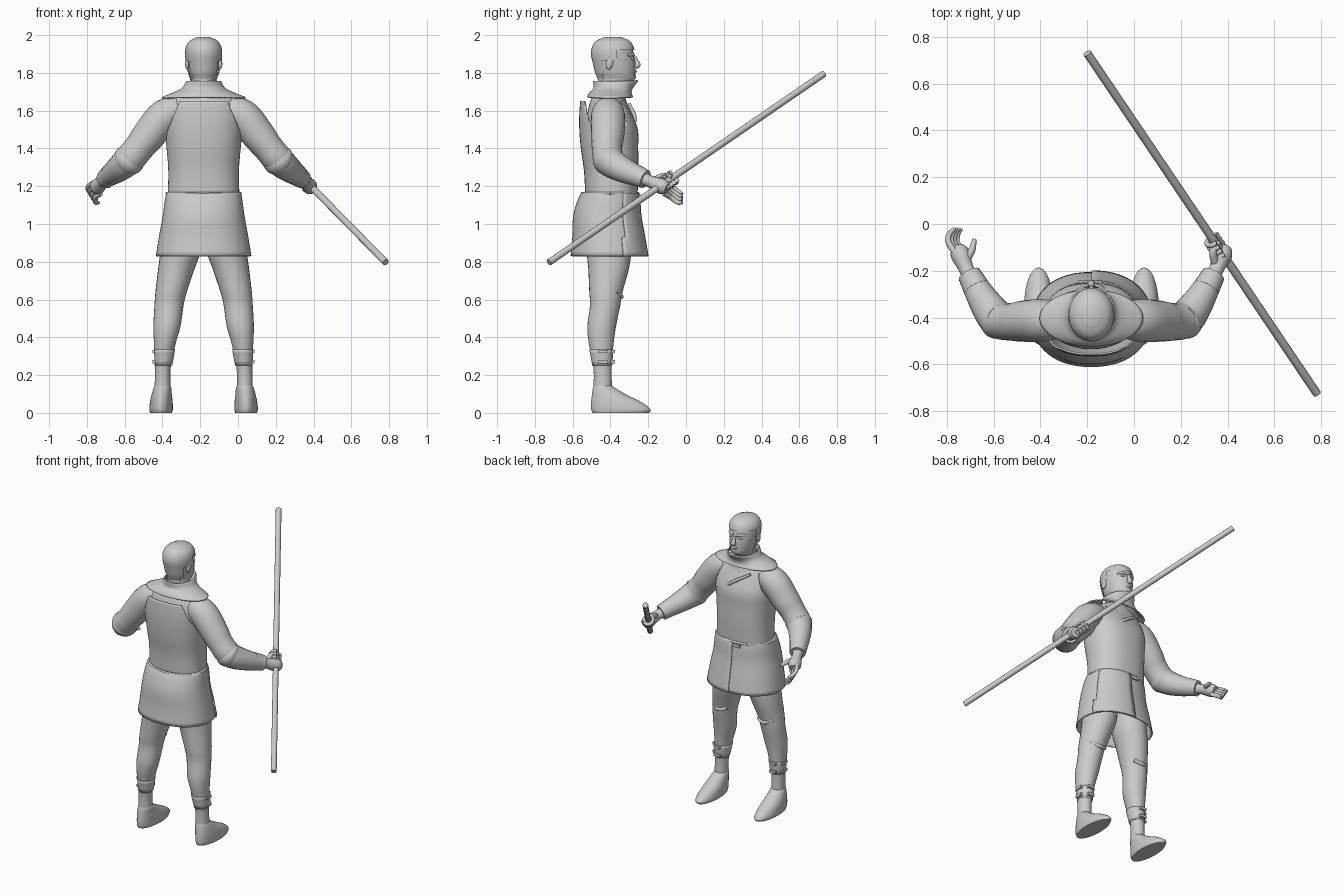
import bpy, bmesh, math
from mathutils import Vector

cube = bpy.data.objects.get("Cube")
if cube:
    bpy.data.objects.remove(cube)

X = -0.182  # body centre line
grey = bpy.data.materials.new("light_grey")
grey.use_nodes = True
COLOUR = (0.6, 0.6, 0.6, 1)
grey.diffuse_color = COLOUR
grey.node_tree.nodes["Principled BSDF"].inputs["Base Color"].default_value = COLOUR


def finish(obj, angle=50):
    obj.data.materials.clear()
    obj.data.materials.append(grey)
    bpy.ops.object.select_all(action='DESELECT')
    obj.select_set(True)
    bpy.context.view_layer.objects.active = obj
    bpy.ops.object.shade_smooth_by_angle(angle=math.radians(angle))
    return obj


def spline(rows, steps):
    """Catmull-Rom through rows of numbers."""
    rows = [Vector(r) for r in rows]
    pts = [rows[0] * 2 - rows[1]] + rows + [rows[-1] * 2 - rows[-2]]
    out = []
    for a, b, c, d in zip(pts, pts[1:], pts[2:], pts[3:]):
        for i in range(steps):
            t = i / steps
            out.append((b * 2 + (c - a) * t + (a * 2 - b * 5 + c * 4 - d) * t * t
                        + (b * 3 - a - c * 3 + d) * t ** 3) / 2)
    return out + [rows[-1]]


def loft(name, rings, caps=True, power=1.0, steps=4, n=40, keep=None, cuts=(), thick=0, grow=0):
    """Stack of horizontal rings, each (x offset, y, z, half width, half depth)."""
    bm = bmesh.new()
    layers = []
    for x, y, z, rx, ry in spline(rings, steps):
        layer = []
        for k in range(n):
            a = math.tau * k / n
            c, s = math.cos(a), math.sin(a)
            px = math.copysign(abs(c) ** power, c) * (rx + grow)
            py = math.copysign(abs(s) ** power, s) * (ry + grow)
            layer.append(bm.verts.new((X + x + px, y + py, z)))
        layers.append(layer)
    for lo, hi in zip(layers, layers[1:]):
        for k in range(n):
            j = (k + 1) % n
            bm.faces.new((lo[k], lo[j], hi[j], hi[k]))
    if caps:
        bm.faces.new(layers[0][::-1])
        bm.faces.new(layers[-1])
    bmesh.ops.recalc_face_normals(bm, faces=bm.faces)
    for point, normal in cuts:
        bmesh.ops.bisect_plane(bm, geom=bm.verts[:] + bm.edges[:] + bm.faces[:],
                               plane_co=point, plane_no=normal, clear_outer=True)
    if keep:
        drop = [f for f in bm.faces if not keep(f.calc_center_median() - Vector((X, 0, 0)))]
        bmesh.ops.delete(bm, geom=drop, context='FACES')
    mesh = bpy.data.meshes.new(name)
    bm.to_mesh(mesh)
    bm.free()
    obj = bpy.data.objects.new(name, mesh)
    bpy.context.collection.objects.link(obj)
    if thick:
        mod = obj.modifiers.new("thickness", 'SOLIDIFY')
        mod.thickness = thick
    return finish(obj)


def tube(name, points, smooth=True, sides=5):
    """Round limb through points (x, y, z, radius)."""
    curve = bpy.data.curves.new(name, 'CURVE')
    curve.dimensions = '3D'
    curve.bevel_depth = 1
    curve.bevel_resolution = sides
    curve.use_fill_caps = True
    sp = curve.splines.new('POLY')
    path = spline(points, 5) if smooth else [Vector(p) for p in points]
    sp.points.add(len(path) - 1)
    for p, q in zip(sp.points, path):
        p.co = (q[0], q[1], q[2], 1)
        p.radius = q[3]
    obj = bpy.data.objects.new(name, curve)
    bpy.context.collection.objects.link(obj)
    bpy.ops.object.select_all(action='DESELECT')
    obj.select_set(True)
    bpy.context.view_layer.objects.active = obj
    bpy.ops.object.convert(target='MESH')
    return finish(bpy.context.object)


def ball(name, loc, size, rot=(0, 0, 0)):
    bpy.ops.mesh.primitive_uv_sphere_add(segments=20, ring_count=12, location=loc, rotation=rot)
    bpy.context.object.name = name
    bpy.context.object.scale = size
    return finish(bpy.context.object)


def box(name, loc, size, rot=(0, 0, 0)):
    bpy.ops.mesh.primitive_cube_add(size=1, location=loc, rotation=rot)
    bpy.context.object.name = name
    bpy.context.object.scale = size
    return finish(bpy.context.object, 30)


# Head, hair and beard share one set of rings
skull = [(0, -.40, 1.66, .07, .07), (0, -.39, 1.73, .065, .075), (0, -.367, 1.765, .066, .092),
         (0, -.371, 1.80, .078, .102), (0, -.377, 1.85, .086, .108), (0, -.386, 1.90, .09, .109),
         (0, -.387, 1.94, .085, .101), (0, -.387, 1.97, .065, .08), (0, -.387, 1.99, .025, .035)]
loft("head", skull)
loft("hair", skull, grow=.008,
     keep=lambda c: c.z > 1.925 or (c.y < -.37 and c.z > 1.76 and not (c.y > -.44 and c.z < 1.86)))
loft("beard", skull, caps=False, grow=.005,
     keep=lambda c: 1.75 < c.z < 1.87 and c.y > -.37 and (c.z < 1.792 or c.y < -.335))
tube("nose", [(X, -.272, 1.885, .01), (X, -.262, 1.86, .012), (X, -.256, 1.842, .016), (X, -.268, 1.832, .013)])
tube("mouth", [(X - .025, -.282, 1.806, .004), (X, -.268, 1.808, .008), (X + .025, -.282, 1.806, .004)])
for side, label in ((1, "left"), (-1, "right")):
    ball(label + "_ear", (X + side * .088, -.405, 1.85), (.011, .019, .032), (-.2, 0, 0))
    ball(label + "_eye", (X + side * .035, -.285, 1.876), (.014, .01, .008))
    tube(label + "_brow", [(X + side * .012, -.278, 1.893, .008), (X + side * .04, -.284, 1.898, .009),
                           (X + side * .064, -.308, 1.892, .006)])

# Collar with draped shoulder shawl
loft("collar", [(0, -.402, 1.672, .222, .122), (0, -.40, 1.695, .165, .112), (0, -.385, 1.72, .115, .105),
                (0, -.372, 1.757, .092, .12)], caps=False, thick=.008)

# Tunic beneath the vest
loft("tunic", [(0, -.40, 1.08, .17, .12), (0, -.40, 1.3, .17, .12), (0, -.41, 1.5, .19, .125),
               (0, -.41, 1.6, .20, .11), (0, -.41, 1.665, .16, .09), (0, -.40, 1.71, .08, .07)])

# Vest, with the armholes sliced off both upper corners
slices = [((X + s * .13, 0, 1.645), (s * .16, 0, .065)) for s in (1, -1)]
loft("vest", [(0, -.395, 1.14, .19, .138), (0, -.396, 1.28, .187, .144), (0, -.405, 1.4, .196, .152),
              (0, -.41, 1.5, .205, .155), (0, -.425, 1.58, .205, .14), (0, -.44, 1.65, .19, .12)],
     caps=False, power=.85, steps=5, n=56, cuts=slices, thick=.008)
tube("chest_fold", [(X - .10, -.30, 1.635, .008), (X + .02, -.272, 1.56, .011), (X + .13, -.30, 1.47, .008)])

# Skirt with an overlapping front panel and clasp
skirt = [(0, -.405, 1.165, .198, .15), (0, -.412, 1.12, .206, .164), (0, -.42, 1.04, .217, .178),
         (0, -.412, .93, .237, .19), (0, -.408, .83, .253, .203)]
loft("skirt", skirt, caps=False, power=.9, n=56, thick=.008)
loft("skirt_front_panel", skirt, caps=False, power=.9, n=56, grow=.007, thick=.006,
     keep=lambda c: c.y > -.33 and c.x > 0)
tube("waist_seam", [(X + .194 * math.cos(a / 20 * math.tau), -.402 + .147 * math.sin(a / 20 * math.tau), 1.162, .008)
                    for a in range(21)])
box("clasp", (X - .03, -.248, 1.145), (.05, .014, .022))

# Legs, gaiters and shoes
for s, label in ((1, "left"), (-1, "right")):
    loft(label + "_leg", [(s * .10, -.41, 1.06, .095, .12), (s * .122, -.408, .86, .105, .118),
                          (s * .145, -.41, .76, .096, .107), (s * .172, -.424, .64, .083, .088),
                          (s * .183, -.428, .57, .077, .08), (s * .194, -.446, .46, .072, .076),
                          (s * .205, -.449, .37, .058, .066), (s * .216, -.442, .24, .042, .048),
                          (s * .218, -.44, .10, .042, .05)], n=28)
    tube(label + "_knee_fold", [(X + s * .12, -.36, .63, .012), (X + s * .175, -.342, .615, .012),
                                (X + s * .23, -.37, .64, .01)])
    loft(label + "_gaiter", [(s * .213, -.443, .25, .046, .053), (s * .209, -.446, .30, .052, .059),
                             (s * .207, -.448, .335, .056, .064)], n=28, steps=2, caps=False, thick=.006)
    for z in (.27, .325):
        box(label + "_strap", (X + s * .213, -.386, z), (.045, .02, .018))
        box(label + "_side_strap", (X + s * .262, -.44, z), (.016, .05, .018))
    loft(label + "_shoe", [(s * .225, -.345, 0, .058, .15), (s * .225, -.345, .02, .062, .157),
                           (s * .224, -.37, .058, .06, .132), (s * .222, -.405, .095, .054, .093),
                           (s * .218, -.436, .135, .046, .056), (s * .217, -.44, .15, .036, .044)], n=32)
    # Sleeved arms and cuffs
    arm = [(.09, -.41, 1.61, .065), (.20, -.412, 1.575, .09), (.29, -.415, 1.47, .088),
           (.345, -.418, 1.40, .08), (.40, -.405, 1.335, .08), (.455, -.335, 1.288, .068), (.515, -.23, 1.243, .05)]
    tube(label + "_arm", [(X + s * x, y, z, r) for x, y, z, r in arm], sides=8)
    fold = [(.375, -.425, 1.365, .07), (.395, -.41, 1.34, .085), (.42, -.385, 1.318, .07)]
    tube(label + "_elbow_fold", [(X + s * x, y, z, r) for x, y, z, r in fold], sides=8)
    cuff = [(.49, -.275, 1.263, .058), (.522, -.215, 1.237, .05)]
    tube(label + "_cuff", [(X + s * x, y, z, r) for x, y, z, r in cuff], smooth=False, sides=8)
    wrist = [(.51, -.24, 1.245, .038), (.535, -.19, 1.225, .032), (.56, -.13, 1.20, .042), (.572, -.10, 1.187, .03)]
    tube(label + "_palm", [(X + s * x, y, z, r) for x, y, z, r in wrist])

# Relaxed fingers of the open hand
for i in range(4):
    d = i * .02
    tube("open_finger", [(X - .575 + d * .5, -.13 + d * .2, 1.222 - d, .014),
                         (X - .61 + d * .6, -.08, 1.20 - d, .013),
                         (X - .608 + d * .6, -.045, 1.175 - d, .012),
                         (X - .585 + d * .5, -.02, 1.16 - d * .8, .008)])
tube("open_thumb", [(X - .54, -.16, 1.22, .018), (X - .51, -.11, 1.21, .015), (X - .50, -.065, 1.20, .009)])

# Staff, gripped by wrapped fingers
top, foot = Vector((-.2, .73, 1.795)), Vector((.782, -.725, .797))
tube("staff", [(*top, .018), (*foot, .018)], smooth=False, sides=4)
axis = (foot - top).normalized()
side_dir = axis.cross(Vector((0, 0, 1))).normalized()
up_dir = side_dir.cross(axis)
for i in range(4):
    mid = top.lerp(foot, .55 + i * .0115)
    arc = [mid + (side_dir * math.cos(a) + up_dir * math.sin(a)) * .032
           for a in (math.radians(-150 + 50 * k) for k in range(6))]
    tube("grip_finger", [(*p, .0135 - .0007 * k) for k, p in enumerate(arc)])
tube("grip_thumb", [(X + .53, -.17, 1.23, .018), (X + .52, -.12, 1.255, .016), (X + .545, -.075, 1.25, .011)])
